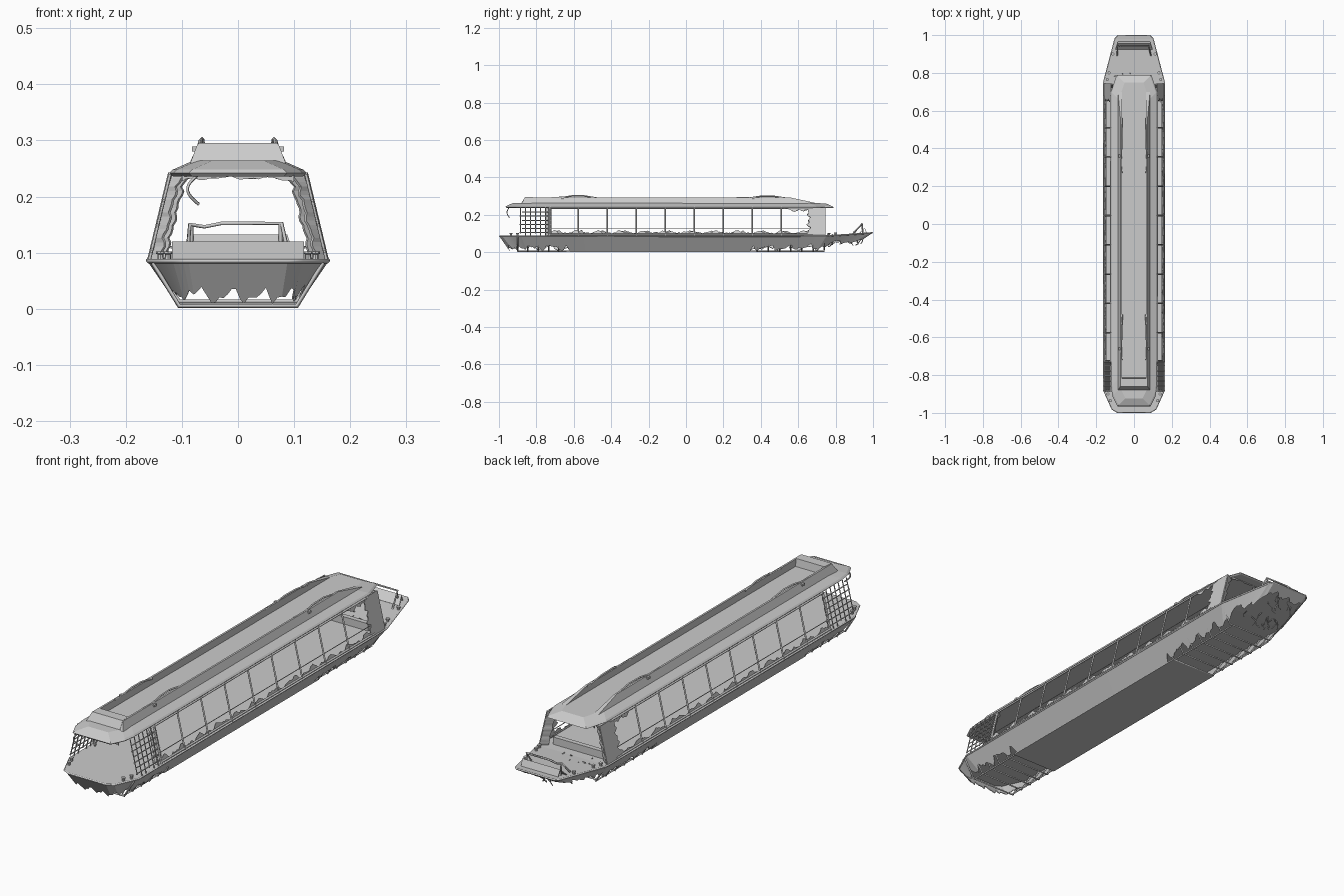
import bpy, bmesh, math, random
from mathutils import Vector as V

if "Cube" in bpy.data.objects:
    bpy.data.objects.remove(bpy.data.objects["Cube"])
random.seed(7)


def mesh(name, verts, faces, thick=0):
    me = bpy.data.meshes.new(name)
    me.from_pydata([tuple(v) for v in verts], [], faces)
    bm = bmesh.new()
    bm.from_mesh(me)
    bmesh.ops.recalc_face_normals(bm, faces=bm.faces)
    bm.to_mesh(me)
    bm.free()
    ob = bpy.data.objects.new(name, me)
    bpy.context.collection.objects.link(ob)
    if thick:
        m = ob.modifiers.new("thickness", "SOLIDIFY")
        m.thickness, m.offset = thick, 0
    return ob


def strip(name, a, b, thick=0.003, closed=False):
    """Sheet of quads between two point rows."""
    n = len(a)
    faces = [(i, (i + 1) % n, n + (i + 1) % n, n + i) for i in range(n if closed else n - 1)]
    return mesh(name, list(a) + list(b), faces, thick)


def loft(name, rings):
    """Closed solid through rings of equal length."""
    n, k = len(rings[0]), len(rings)
    faces = [(r * n + i, r * n + (i + 1) % n, (r + 1) * n + (i + 1) % n, (r + 1) * n + i)
             for r in range(k - 1) for i in range(n)]
    faces += [tuple(range(n)), tuple(range((k - 1) * n, k * n))]
    return mesh(name, [p for r in rings for p in r], faces)


def tubes(name, paths, r=0.003, res=0, closed=False):
    cu = bpy.data.curves.new(name, "CURVE")
    cu.dimensions, cu.bevel_depth, cu.bevel_resolution = "3D", r, res
    cu.use_fill_caps = True
    for p in paths:
        s = cu.splines.new("POLY")
        s.points.add(len(p) - 1)
        for q, c in zip(s.points, p):
            q.co = (*c, 1)
        s.use_cyclic_u = closed
    ob = bpy.data.objects.new(name, cu)
    bpy.context.collection.objects.link(ob)
    bpy.ops.object.select_all(action="DESELECT")
    bpy.context.view_layer.objects.active = ob
    ob.select_set(True)
    bpy.ops.object.convert(target="MESH")


def box(name, c, s):
    x, y, z = (v / 2 for v in s)
    ring = lambda h: [(c[0] + i * x, c[1] + j * y, c[2] + h) for i, j in ((-1, -1), (1, -1), (1, 1), (-1, 1))]
    return loft(name, [ring(-z), ring(z)])


def wall(s, y, z, inset=0.0):
    """Point on the inward leaning cabin side."""
    return (s * (0.157 - (z - 0.09) * 0.24 - inset), y, z)


def full(half):
    """Mirror a half outline (front to back) into a closed loop."""
    return half + [(-x, y, z) for x, y, z in reversed(half)]


def noise(u):
    return 0.45 * math.sin(57 * u) + 0.3 * math.sin(121 * u + 1) + random.uniform(-0.25, 0.25)


# Hull: deck edge and keel edge outlines
top = [(0.088, -0.996, 0.085), (0.115, -0.98, 0.085), (0.16, -0.88, 0.085), (0.16, 0.75, 0.087),
       (0.10, 0.98, 0.102), (0.085, 0.996, 0.104)]
low = [(0.075, -0.94, 0.005), (0.092, -0.92, 0.005), (0.105, -0.85, 0.005), (0.105, 0.70, 0.005),
       (0.09, 0.87, 0.04), (0.08, 0.93, 0.06)]
T, L = full(top), full(low)
edge_a, edge_b = [], []
for i in range(len(T)):
    a0, a1, b0, b1 = (V(p) for p in (T[i], T[(i + 1) % len(T)], L[i], L[(i + 1) % len(L)]))
    n = max(2, int((a1 - a0).length / 0.008))
    for k in range(n):
        a, b = a0.lerp(a1, k / n), b0.lerp(b1, k / n)
        t = 1.0
        if not -0.64 < a.y < 0.38:
            base = 0.62 if a.y > 0.75 else 0.76
            t = min(1, max(0.35, base + 0.28 * noise(a.y + a.x * 1.7)))
        edge_a.append(a)
        edge_b.append(a.lerp(b, t))
strip("torn_hull_side", edge_a, edge_b, 0.003, True)
strip("deck", top, [(-x, y, z) for x, y, z in top], 0.005)
strip("hull_bottom", [(0.107, -0.64, 0.005), (0.107, 0.38, 0.005)],
      [(-0.107, -0.64, 0.005), (-0.107, 0.38, 0.005)], 0.006)
tubes("gunwale", [T], 0.004, 0, True)

# Exposed frames under both torn ends
ribs = []
for y in [-0.9 + 0.055 * i for i in range(5)] + [0.38 + 0.06 * i for i in range(7)]:
    z = 0.005 + max(0, y - 0.7) * 0.2
    ribs.append([(-0.152, y, 0.082), (-0.105, y, z), (0.105, y, z), (0.152, y, 0.082)])
tubes("hull_rib", ribs, 0.004)
tubes("keel_rail", [[(s * 0.1, y0, 0.005), (s * 0.1, y1, 0.005)] for s in (-1, 1)
                    for y0, y1 in ((-0.9, -0.64), (0.38, 0.74))], 0.004)

# Twisted debris hanging below the stern
debris = []
for i in range(16):
    p = V((random.uniform(-0.1, 0.1), random.uniform(0.72, 0.96), 0.095))
    path = [p.copy()]
    for k in range(4):
        p = p + V((random.uniform(-.012, .012), random.uniform(-.015, .015), -random.uniform(.008, .02)))
        path.append(p.copy())
    debris.append(path)
tubes("hanging_debris", debris, 0.0022)

# Roof slab with sloped edges
roof = lambda d, z, dz=0: full([(0.088 - d, -0.965 + d, z), (0.115 - d, -0.91 + d, z), (0.122 - d, -0.86 + d, z),
                                (0.122 - d, 0.70 - d, z), (0.092 - d, 0.79 - d, z - dz)])
loft("roof", [roof(0.006, 0.236), roof(0, 0.242, 0.003), roof(0.006, 0.248, 0.003), roof(0.042, 0.264, 0.003)])

# Raised roof channel
for s in (-1, 1):
    prof = [(-0.88, 0.260), (-0.86, 0.294), (0.56, 0.292), (0.70, 0.262)]
    loft("roof_coaming", [[(s * 0.064, y, z) for y, z in prof],
                          [(s * (0.085 if z < 0.27 else 0.072), y, z) for y, z in prof]])
    strip("coaming_slope", [(s * 0.071, -0.86, 0.293), (s * 0.071, 0.56, 0.291)],
          [(s * 0.083, -0.87, 0.261), (s * 0.083, 0.69, 0.261)], 0.002)
    for y in (-0.66, 0.36):
        box("rail_bracket", (s * 0.076, y, 0.285), (0.012, 0.014, 0.009))
strip("channel_front", [(-0.07, -0.88, 0.26), (-0.07, -0.86, 0.294), (-0.066, -0.82, 0.294), (-0.066, -0.815, 0.262)],
      [(0.07, -0.88, 0.26), (0.07, -0.86, 0.294), (0.066, -0.82, 0.294), (0.066, -0.815, 0.262)])
rail = [(0.066, -0.72, 0.292), (0.068, -0.66, 0.293), (0.066, -0.61, 0.301), (0.064, -0.55, 0.302), (0.062, -0.48, 0.290)]
rail2 = [(0.066, 0.27, 0.291), (0.068, 0.34, 0.290), (0.066, 0.40, 0.299), (0.064, 0.47, 0.299), (0.066, 0.56, 0.285)]
tubes("roof_grab_rail", [[(s * x, y, z) for x, y, z in p] for p in (rail, rail2) for s in (-1, 1)], 0.004)

# Cabin sides
for s in (-1, 1):
    ys = [-0.73 + 0.155 * i for i in range(9)]
    tubes("window_post", [[wall(s, y, 0.088), wall(s, y, 0.242)] for y in ys], 0.0042)
    tubes("window_rail", [[wall(s, -0.73, z), wall(s, 0.68, z)] for z in (0.094, 0.236)], 0.005)
    tubes("window_middle_rail", [[wall(s, -0.73, 0.128, 0.004), wall(s, 0.68, 0.128, 0.004)]], 0.002)
    # broken panes along the sill
    u = [-0.72 + 0.009 * i for i in range(154)]
    strip("sill_shards", [wall(s, y, 0.09) for y in u],
          [wall(s, y, 0.106 + max(-0.008, 0.015 * noise(y * 0.9 + s))) for y in u], 0.002)
    u = [0.50 + 0.008 * i for i in range(22)]
    strip("top_shards", [wall(s, y, 0.24) for y in u],
          [wall(s, y, 0.236 - 0.02 * (y - 0.48) / 0.18 * (1 + noise(y))) for y in u], 0.002)
    # mesh gate near the bow
    grid = [[wall(s, -0.885 + 0.027 * i, 0.088 if i % 3 else 0.1), wall(s, -0.885 + 0.027 * i, 0.24)] for i in range(7)]
    grid += [[wall(s, -0.89 + 0.012 * (i % 2), 0.105 + 0.022 * i), wall(s, -0.72, 0.105 + 0.022 * i)] for i in range(6)]
    tubes("bow_lattice", grid, 0.0027)
    # portals closing the cabin ends
    zs = [0.088 + 0.0076 * i for i in range(21)]
    strip("stern_side_panel", [wall(s, 0.745, z) for z in zs],
          [wall(s, 0.655 + 0.014 * noise(z * 2), z) for z in zs], 0.004)
    for nm, y, w in (("stern_pillar", 0.743, 0.028), ("bow_pillar", -0.725, 0.018)):
        strip(nm, [wall(s, y, z) for z in zs],
              [wall(s, y - 0.02, z, w + 0.005 * noise(z * 2.3) + max(0, z - 0.22) * 0.6) for z in zs], 0.005)
    # mooring posts
    for x, y in ((0.142, 0.765), (0.132, 0.80), (0.112, 0.90), (0.138, -0.90), (0.125, -0.935)):
        z = 0.086 + max(0, y - 0.75) * 0.065
        ring = lambda r, h: [(s * x + r * math.cos(a * math.pi / 4), y + r * math.sin(a * math.pi / 4), z + h)
                             for a in range(8)]
        loft("mooring_post", [ring(0.006, 0), ring(0.005, 0.011), ring(0.008, 0.012), ring(0.008, 0.016)])

# Torn fringe under both roof ends
for nm, y in (("bow_fringe", -0.93), ("stern_fringe", 0.745)):
    u = [-0.1 + 0.008 * i for i in range(26)]
    strip(nm, [(x, y, 0.24) for x in u], [(x, y, 0.233 - 0.004 * noise(x * 1.5) - 60 * x ** 4) for x in u], 0.002)

# Bent tube hanging from the bow corner of the roof
tubes("bent_bow_tube", [[(-0.07 - 0.02 * math.sin(a * 0.35), -0.945 - 0.012 * math.sin(a * 0.35), 0.24 - 0.006 * a)
                         for a in range(10)]], 0.003)

# Stern threshold, raised lip and rail
box("stern_threshold", (0, 0.70, 0.104), (0.235, 0.02, 0.032))
strip("stern_lip", [(-0.098, 0.925, 0.10), (-0.088, 0.955, 0.13), (-0.085, 0.965, 0.104)],
      [(0.098, 0.925, 0.10), (0.088, 0.955, 0.13), (0.085, 0.965, 0.104)], 0.004)
tubes("stern_rail", [[(-0.09, 0.89, 0.096), (-0.086, 0.94, 0.15), (-0.06, 0.942, 0.146), (-0.03, 0.942, 0.152),
                      (0.078, 0.942, 0.152), (0.09, 0.89, 0.096)]], 0.004)
tubes("stern_rail_leg", [[(x, 0.942, 0.15), (x, 0.945, 0.10)] for x in (-0.083, 0.076)], 0.004)
